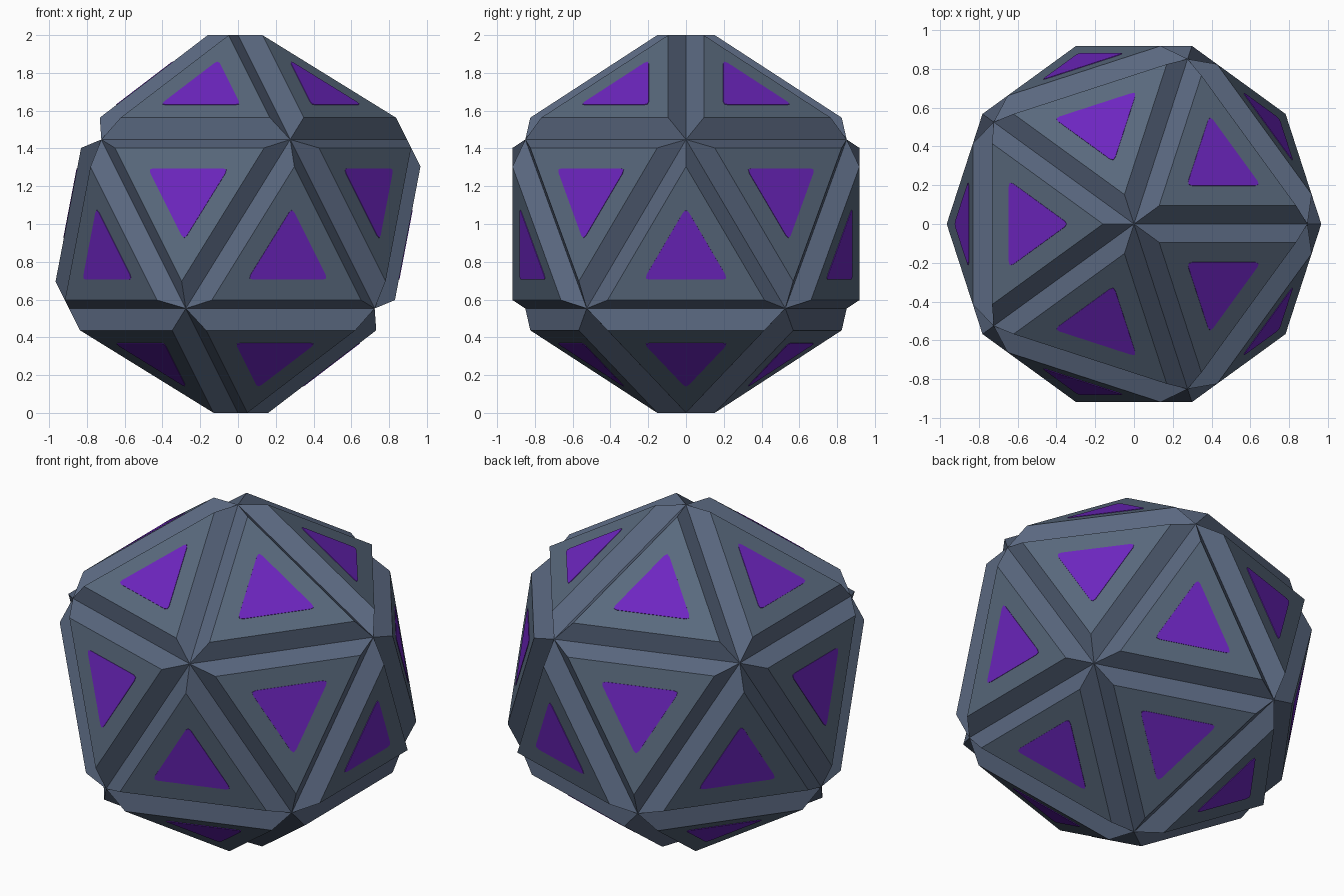
import bpy, bmesh
from mathutils import Vector

if "Cube" in bpy.data.objects:
    bpy.data.objects.remove(bpy.data.objects["Cube"])

RIM = 0.0637      # inset of each raised panel from the icosahedron edge
RISE = 0.097      # how far each panel stands out
MARK = 0.54       # size of the purple triangle relative to its panel
ROUND = 0.07      # corner rounding, as a share of the triangle side


def material(name, rgb):
    m = bpy.data.materials.new(name)
    m.diffuse_color = (*rgb, 1.0)
    m.use_nodes = True
    m.node_tree.nodes["Principled BSDF"].inputs["Base Color"].default_value = m.diffuse_color
    return m


def make_object(name, bm, mats):
    me = bpy.data.meshes.new(name)
    bm.to_mesh(me)
    bm.free()
    for m in mats:
        me.materials.append(m)
    ob = bpy.data.objects.new(name, me)
    ob.location.z = 1.0
    bpy.context.collection.objects.link(ob)
    return ob


panel_mat = material("slate panel", (0.100, 0.142, 0.205))
groove_mat = material("slate groove", (0.102, 0.138, 0.215))
purple_mat = material("purple", (0.155, 0.019, 0.53))

# Body: icosahedron whose twenty faces are raised into bevelled panels
body = bmesh.new()
bmesh.ops.create_icosphere(body, subdivisions=1, radius=1.0)
panels = list(body.faces)
rims = bmesh.ops.inset_individual(body, faces=panels, thickness=RIM,
                                  depth=RISE, use_even_offset=True)["faces"]
for f in rims:
    f.material_index = 1
body.normal_update()
panels = [f for f in body.faces if f.material_index == 0]

# Marks: a thin round-cornered purple triangle on every panel
marks = bmesh.new()
for f in panels:
    c = f.calc_center_median()
    lift = f.normal * 0.003
    tri = [c + (v.co - c) * MARK + lift for v in f.verts]
    ring = []
    for i, p in enumerate(tri):
        a = p.lerp(tri[i - 1], ROUND)
        b = p.lerp(tri[(i + 1) % 3], ROUND)
        ring += [a, p * 0.5 + (a + b) * 0.25, b]
    top = [marks.verts.new(q) for q in ring]
    low = [marks.verts.new(q - lift) for q in ring]
    marks.faces.new(top)
    n = len(ring)
    for i in range(n):
        j = (i + 1) % n
        marks.faces.new((low[i], low[j], top[j], top[i]))

make_object("panelled_body", body, [panel_mat, groove_mat])
make_object("triangle_marks", marks, [purple_mat])
